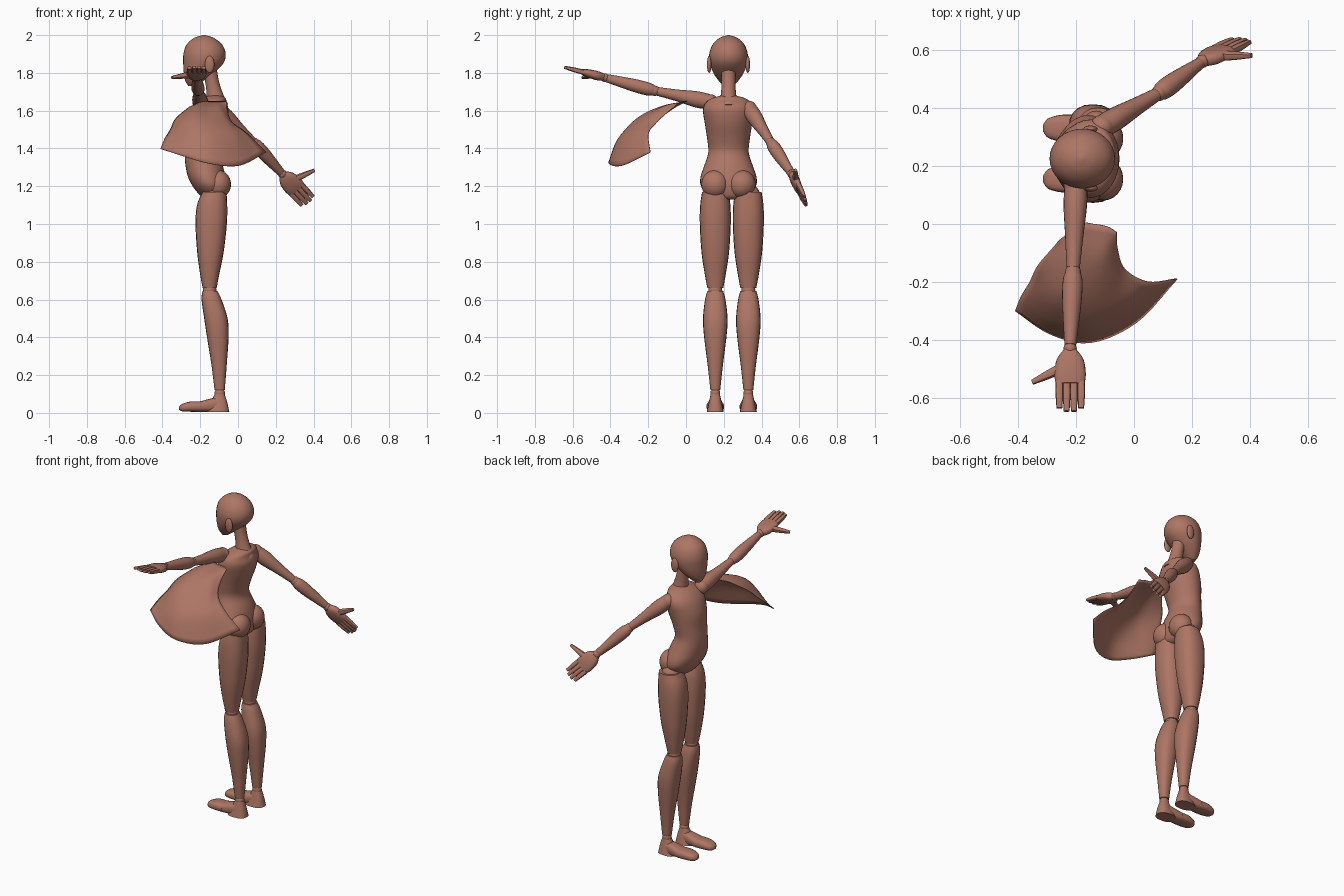
import bpy, bmesh, math
from mathutils import Vector

cube = bpy.data.objects.get("Cube")
if cube:
    bpy.data.objects.remove(cube, do_unlink=True)

CLAY = bpy.data.materials.new("reddish_brown_clay")
CLAY.use_nodes = True
COLOUR = (0.42, 0.18, 0.13, 1)
CLAY.diffuse_color = COLOUR
for node in CLAY.node_tree.nodes:
    if node.type == "BSDF_PRINCIPLED":
        node.inputs["Base Color"].default_value = COLOUR

X, Y, Z = Vector((1, 0, 0)), Vector((0, 1, 0)), Vector((0, 0, 1))
MID = 0.225  # the body's middle plane in y


def finish(name, bm, angle=40):
    bmesh.ops.recalc_face_normals(bm, faces=bm.faces)
    mesh = bpy.data.meshes.new(name)
    bm.to_mesh(mesh)
    bm.free()
    mesh.materials.append(CLAY)
    obj = bpy.data.objects.new(name, mesh)
    bpy.context.collection.objects.link(obj)
    bpy.ops.object.select_all(action="DESELECT")
    obj.select_set(True)
    bpy.context.view_layer.objects.active = obj
    bpy.ops.object.shade_smooth_by_angle(angle=math.radians(angle))
    return obj


def smooth_rows(rows, steps=4):
    """Catmull-Rom interpolation through rows of numbers."""
    rows = [Vector(r) for r in rows]
    padded = [rows[0] * 2 - rows[1]] + rows + [rows[-1] * 2 - rows[-2]]
    out = []
    for a, b, c, d in zip(padded, padded[1:], padded[2:], padded[3:]):
        for k in range(steps):
            t = k / steps
            out.append(b + (c - a) * t / 2 + (a * 2 - b * 5 + c * 4 - d) * t * t / 2
                       + (b * 3 - a - c * 3 + d) * t ** 3 / 2)
    return out + [rows[-1]]


def tube(name, stations, w, n, sides=20, box=1.0):
    """Loft rings of (x, y, z, width radius, depth radius); box < 1 squares them."""
    bm = bmesh.new()
    rings = []
    for s in smooth_rows(stations):
        ring = []
        for i in range(sides):
            a = math.tau * i / sides
            c, d = (math.copysign(abs(f) ** box, f) for f in (math.cos(a), math.sin(a)))
            ring.append(bm.verts.new(Vector(s[:3]) + w * c * s[3] + n * d * s[4]))
        rings.append(ring)
    for low, high in zip(rings, rings[1:]):
        for i in range(sides):
            j = (i + 1) % sides
            bm.faces.new((low[i], low[j], high[j], high[i]))
    bm.faces.new(rings[0])
    bm.faces.new(rings[-1])
    return finish(name, bm)


def limb(name, start, end, profile, w=Z, **options):
    """Tube from start to end; profile holds (fraction, width radius, depth radius)."""
    start, end = Vector(start), Vector(end)
    along = (end - start).normalized()
    n = along.cross(w).normalized()
    w = n.cross(along)
    stations = [(*start.lerp(end, t), a, b) for t, a, b in profile]
    return tube(name, stations, w, n, **options)


def ball(name, centre, size):
    bm = bmesh.new()
    bmesh.ops.create_uvsphere(bm, u_segments=24, v_segments=14, radius=1)
    for v in bm.verts:
        v.co = Vector(centre) + Vector(c * s for c, s in zip(v.co, size))
    return finish(name, bm)


def upright(name, profile, y=MID, **options):
    """Tube of level rings from (z, x, x radius, y radius)."""
    return tube(name, [(x, y, z, rx, ry) for z, x, rx, ry in profile], X, Y, **options)


# Head, ears and neck
upright("head", [
    (2.0, -.18, .005, .005), (1.985, -.18, .052, .047), (1.95, -.178, .094, .084),
    (1.9, -.177, .112, .102), (1.85, -.184, .106, .099), (1.8, -.207, .08, .08),
    (1.76, -.23, .05, .053), (1.73, -.243, .02, .025)], sides=32)
for side in (-1, 1):
    ball("ear", (-.15, MID + side * .102, 1.845), (.025, .012, .045))
limb("neck", (-.11, MID, 1.62), (-.155, MID, 1.84),
     [(0, .06, .06), (.25, .045, .042), (.6, .036, .037), (1, .04, .04)], w=X)

# Torso and pelvis
upright("torso", [
    (1.13, -.13, .04, .05), (1.15, -.135, .065, .1), (1.2, -.15, .09, .145),
    (1.25, -.165, .1, .148), (1.31, -.18, .098, .128), (1.38, -.195, .087, .107),
    (1.45, -.185, .092, .113), (1.53, -.168, .105, .125), (1.6, -.15, .1, .135),
    (1.64, -.14, .08, .122), (1.665, -.125, .06, .09), (1.68, -.12, .035, .04)], sides=32)
for side in (-1, 1):
    ball("buttock", (-.105, MID + side * .07, 1.21), (.068, .074, .075))

# Legs, knees, ankles and feet
for side, y in (("left", .155), ("right", .33)):
    ball(side + "_hip_joint", (-.13, y, 1.16), (.055, .06, .05))
    upright(side + "_thigh", [
        (1.17, -.125, .064, .07), (1.1, -.137, .08, .08), (1.0, -.142, .083, .082),
        (.85, -.146, .07, .073), (.73, -.15, .05, .055), (.66, -.15, .037, .042)],
        y=y, box=.85)
    ball(side + "_knee", (-.15, y, .65), (.036, .037, .035))
    upright(side + "_shin", [
        (.645, -.148, .04, .042), (.6, -.14, .053, .054), (.5, -.117, .062, .065),
        (.4, -.107, .057, .059), (.25, -.1, .04, .04), (.12, -.097, .027, .026)],
        y=y, box=.85)
    ball(side + "_ankle", (-.097, y, .105), (.028, .026, .026))
    upright(side + "_heel", [
        (.1, -.097, .026, .024), (.06, -.1, .042, .033), (.005, -.108, .062, .045)],
        y=y, box=.8)
    tube(side + "_instep", [
        (-.08, y, .045, .028, .04), (-.13, y, .042, .038, .037), (-.2, y, .033, .046, .028)],
        Y, Z, box=.75)
    tube(side + "_toes", [
        (-.195, y, .033, .046, .028), (-.25, y, .033, .046, .027),
        (-.295, y, .028, .034, .02), (-.313, y, .025, .012, .008)], Y, Z, box=.75)

# Arms and hands
ARMS = {
    "left": dict(shoulder=(-.2, .13, 1.645), elbow=(-.21, -.165, 1.705),
                 wrist=(-.22, -.43, 1.775), tip=(-.22, -.645, 1.83),
                 thumb=(-.35, -.545, 1.775), across=(-1, 0, 0)),
    "right": dict(shoulder=(-.11, .335, 1.61), elbow=(.085, .45, 1.43),
                  wrist=(.235, .56, 1.265), tip=(.375, .635, 1.115),
                  thumb=(.405, .58, 1.285), across=(.7, -.1, .55)),
}
for side, arm in ARMS.items():
    p = {key: Vector(value) for key, value in arm.items()}
    wrist, tip = p["wrist"], p["tip"]
    across = p["across"].normalized()
    ball(side + "_shoulder", p["shoulder"], (.042, .04, .042))
    limb(side + "_upper_arm", p["shoulder"], p["elbow"],
         [(0, .04, .04), (.25, .043, .04), (.6, .031, .031), (.95, .023, .023)])
    ball(side + "_elbow", p["elbow"], (.027, .027, .027))
    limb(side + "_forearm", p["elbow"], wrist,
         [(0, .026, .026), (.12, .034, .034), (.4, .034, .033), (.95, .022, .02)])
    ball(side + "_wrist", wrist, (.023, .023, .023))
    # Flat palm, four fingers in two lengths and a thumb
    limb(side + "_palm", wrist, wrist.lerp(tip, .56),
         [(0, .02, .018), (.3, .046, .024), (.7, .054, .022), (1, .05, .016)],
         w=across, box=.8)
    for i in range(4):
        offset = across * (.037 - .025 * i)
        reach = 1 if i in (1, 2) else .95
        limb(side + "_finger", wrist.lerp(tip, .52) + offset,
             wrist.lerp(tip, reach) + offset,
             [(0, .013, .014), (.5, .013, .013), (1, .01, .008)],
             w=across, sides=10, box=.7)
    limb(side + "_thumb", wrist.lerp(tip, .3) + across * .025, p["thumb"],
         [(0, .018, .018), (.5, .015, .014), (1, .009, .008)],
         w=tip - wrist, sides=10, box=.8)

# Billowing cape: rows run from the collar down to the hem
CAPE = [
    [(-.26, -.06, 1.62), (-.19, 0, 1.65), (-.14, 0, 1.65), (-.09, -.01, 1.65), (-.06, -.03, 1.65)],
    [(-.33, -.14, 1.56), (-.23, -.13, 1.62), (-.16, -.13, 1.62), (-.1, -.12, 1.62), (-.055, -.09, 1.6)],
    [(-.36, -.2, 1.5), (-.26, -.25, 1.56), (-.16, -.26, 1.55), (-.06, -.22, 1.54), (-.03, -.155, 1.54)],
    [(-.39, -.25, 1.45), (-.28, -.33, 1.46), (-.16, -.36, 1.45), (-.02, -.29, 1.46), (.05, -.2, 1.48)],
    [(-.41, -.3, 1.4), (-.29, -.38, 1.36), (-.15, -.41, 1.32), (.01, -.34, 1.31), (.15, -.19, 1.38)],
]
across_rows = [smooth_rows(row, 5) for row in CAPE]
columns = [smooth_rows(column, 5) for column in zip(*across_rows)]
bm = bmesh.new()
grid = [[bm.verts.new(p) for p in column] for column in columns]
for a, b in zip(grid, grid[1:]):
    for i in range(len(a) - 1):
        bm.faces.new((a[i], b[i], b[i + 1], a[i + 1]))
cape = finish("cape", bm)
cape.modifiers.new("cloth_thickness", "SOLIDIFY").thickness = .004
